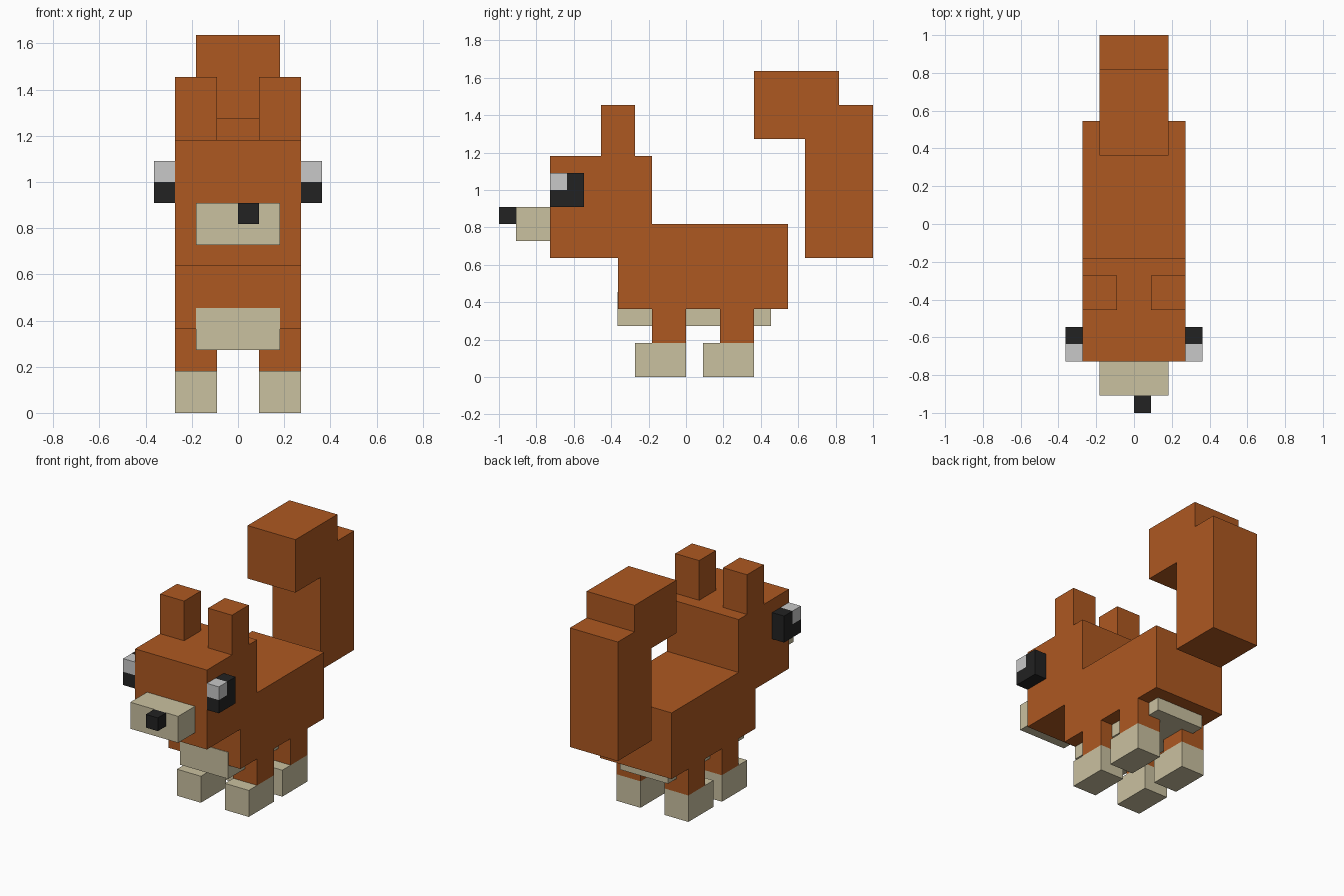
import bpy
import bmesh

U = 1 / 11  # edge length of one block


def material(name, rgb, rough=0.8):
    mat = bpy.data.materials.new(name)
    mat.use_nodes = True
    mat.diffuse_color = (*rgb, 1)
    bsdf = mat.node_tree.nodes["Principled BSDF"]
    bsdf.inputs["Base Color"].default_value = (*rgb, 1)
    bsdf.inputs["Roughness"].default_value = rough
    return mat


def extrude_side(name, x0, x1, profile, mat):
    """Extrude a side profile of (y, z) block coordinates from x0 to x1."""
    bm = bmesh.new()
    face = bm.faces.new([bm.verts.new((x0 * U, y * U, z * U)) for y, z in profile])
    grown = bmesh.ops.extrude_face_region(bm, geom=[face])["geom"]
    verts = [g for g in grown if isinstance(g, bmesh.types.BMVert)]
    bmesh.ops.translate(bm, verts=verts, vec=((x1 - x0) * U, 0, 0))
    bmesh.ops.recalc_face_normals(bm, faces=bm.faces)
    mesh = bpy.data.meshes.new(name)
    bm.to_mesh(mesh)
    bm.free()
    mesh.materials.append(mat)
    obj = bpy.data.objects.new(name, mesh)
    bpy.context.collection.objects.link(obj)
    return obj


def box(name, x, y, z, mat):
    profile = [(y[0], z[0]), (y[1], z[0]), (y[1], z[1]), (y[0], z[1])]
    return extrude_side(name, *x, profile, mat)


if "Cube" in bpy.data.objects:
    bpy.data.objects.remove(bpy.data.objects["Cube"], do_unlink=True)

fur = material("orange fur", (0.423, 0.098, 0.0152))
cream = material("cream fur", (0.591, 0.533, 0.352))
black = material("black", (0.016, 0.016, 0.016))
white = material("eye white", (0.578, 0.578, 0.578))

# Head and torso as one stepped silhouette
extrude_side("head_and_body", -3, 3,
             [(-8, 7), (-4, 7), (-4, 4), (6, 4), (6, 9), (-2, 9), (-2, 13), (-8, 13)], fur)

# Muzzle and off-centre nose
box("snout", (-2, 2), (-10, -8), (8, 10), cream)
box("nose", (0, 1), (-11, -10), (9, 10), black)

# Pale belly and chest patch
box("belly", (-2, 2), (-4, 5), (3, 4), cream)
box("chest_patch", (-2, 2), (-4.04, -4), (3, 5), cream)

# Curled tail, floating just behind the body
extrude_side("tail", -2, 2,
             [(7, 7), (11, 7), (11, 16), (9, 16), (9, 18), (4, 18), (4, 14), (7, 14)], fur)

# Paired parts
for side, s in (("left", 1), ("right", -1)):
    inner_outer = sorted((s, 3 * s))
    eye_x = sorted((3 * s, 4 * s))
    box(f"{side}_ear", inner_outer, (-5, -3), (13, 16), fur)
    extrude_side(f"{side}_eye", *eye_x,
                 [(-8, 10), (-6, 10), (-6, 12), (-7, 12), (-7, 11), (-8, 11)], black)
    box(f"{side}_eye_glint", eye_x, (-8, -7), (11, 12), white)
    for end, back in (("front", 0), ("back", 4)):
        box(f"{end}_{side}_leg", inner_outer, (back - 2, back), (2, 4), fur)
        box(f"{end}_{side}_paw", inner_outer, (back - 3, back), (0, 2), cream)
